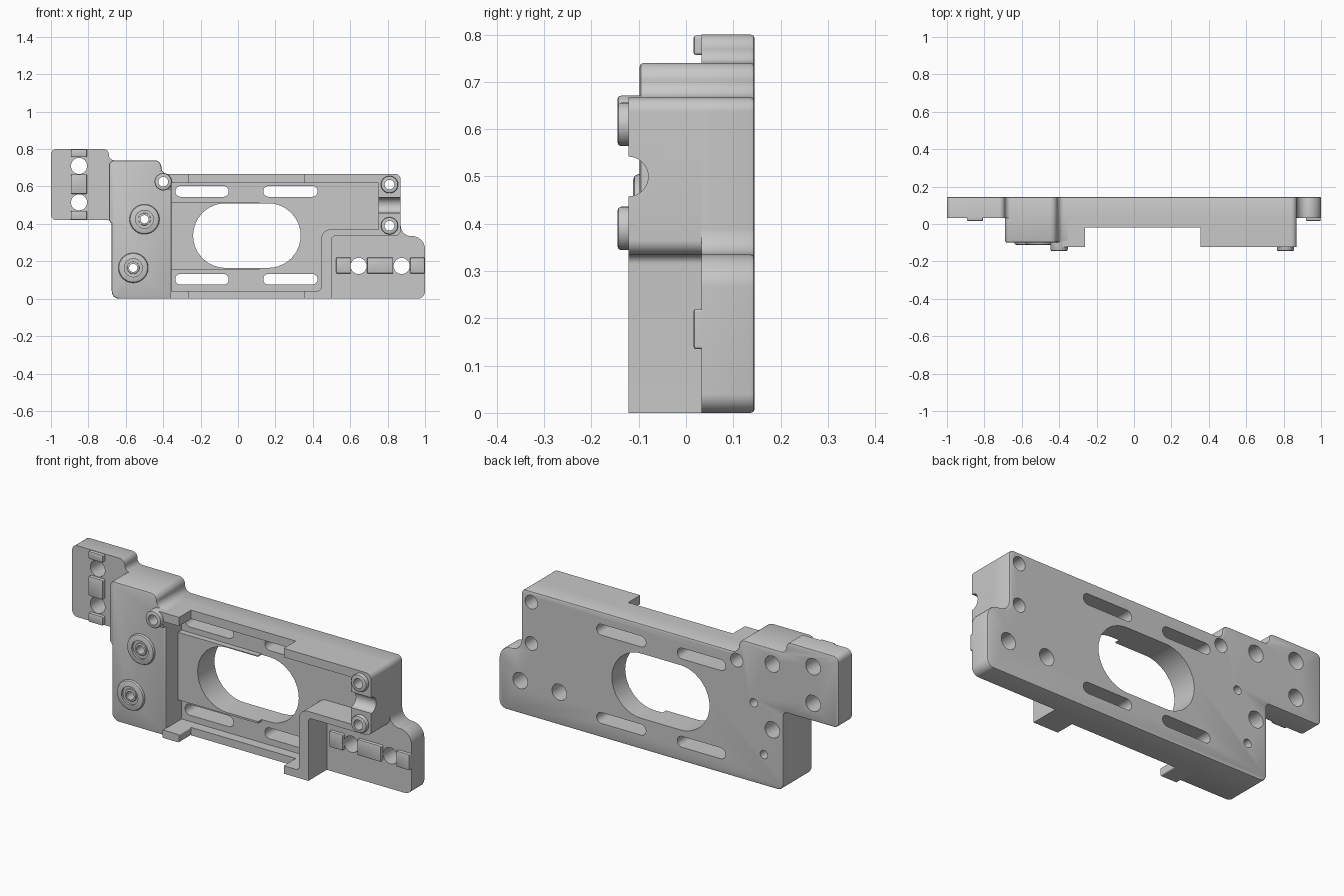
import bpy, bmesh, math
from mathutils import Vector

if "Cube" in bpy.data.objects:
    bpy.data.objects.remove(bpy.data.objects["Cube"], do_unlink=True)

grey = bpy.data.materials.new("machined grey")
grey.use_nodes = True
grey.diffuse_color = (0.58, 0.58, 0.58, 1)
grey.node_tree.nodes["Principled BSDF"].inputs["Base Color"].default_value = (0.58, 0.58, 0.58, 1)

BACK, FACE, FRONT = 0.145, 0.033, -0.122


def fillet(corners, steps=8):
    """Round each (x, z, radius) corner of a closed outline."""
    out = []
    for i, (x, z, r) in enumerate(corners):
        p = Vector((x, z))
        if r == 0:
            out.append(p)
            continue
        a = (Vector(corners[i - 1][:2]) - p).normalized()
        b = (Vector(corners[(i + 1) % len(corners)][:2]) - p).normalized()
        half = a.angle(b) / 2
        centre = p + (a + b).normalized() * r / math.sin(half)
        u = p + a * r / math.tan(half) - centre
        v = p + b * r / math.tan(half) - centre
        out += [centre + u.lerp(v, k / steps).normalized() * r for k in range(steps + 1)]
    return out


def box(x0, x1, z0, z1, r=0):
    return [(x0, z0, r), (x1, z0, r), (x1, z1, r), (x0, z1, r)]


def disc(x, z, r):
    return box(x - r, x + r, z - r, z + r, r * 0.99)


def slab(bm, corners, y0, y1, soft_y=None, soft=0.008):
    """Extrude an outline along y; chamfer the rim lying at soft_y."""
    part = bmesh.new()
    face = part.faces.new([part.verts.new((p.x, y0, p.y)) for p in fillet(corners)])
    ext = bmesh.ops.extrude_face_region(part, geom=[face])
    for v in ext["geom"]:
        if isinstance(v, bmesh.types.BMVert):
            v.co.y = y1
    if len([f for f in part.faces if all(abs(v.co.y - y0) < 1e-5 for v in f.verts)]) == 0:
        bmesh.ops.holes_fill(part, edges=part.edges)
    if soft_y is not None:
        rim = [e for e in part.edges if all(abs(v.co.y - soft_y) < 1e-5 for v in e.verts)]
        bmesh.ops.bevel(part, geom=rim, offset=soft, segments=2, affect='EDGES', profile=0.5)
    bmesh.ops.recalc_face_normals(part, faces=part.faces)
    tmp = bpy.data.meshes.new("tmp")
    part.to_mesh(tmp)
    part.free()
    bm.from_mesh(tmp)
    bpy.data.meshes.remove(tmp)


def to_object(name, bm):
    me = bpy.data.meshes.new(name)
    bm.to_mesh(me)
    bm.free()
    me.materials.append(grey)
    ob = bpy.data.objects.new(name, me)
    bpy.context.collection.objects.link(ob)
    return ob


def activate(ob):
    bpy.ops.object.select_all(action='DESELECT')
    ob.select_set(True)
    bpy.context.view_layer.objects.active = ob


def cut(ob, cutter):
    mod = ob.modifiers.new("holes", 'BOOLEAN')
    mod.operation, mod.solver, mod.object = 'DIFFERENCE', 'EXACT', cutter
    mod.use_self = True
    activate(ob)
    bpy.ops.object.modifier_apply(modifier=mod.name)


# Shared cutter: window, slots, drilled holes and cable groove
ear_holes = [(-0.85, 0.71), (-0.85, 0.515)]
foot_holes = [(0.645, 0.175), (0.875, 0.175)]
posts = [(0.81, 0.61), (0.81, 0.39), (-0.4, 0.625)]
sockets = [(-0.5, 0.425), (-0.56, 0.165)]
bm = bmesh.new()
slab(bm, box(-0.24, 0.335, 0.165, 0.51, 0.172), -0.3, 0.3)
for x0, x1 in ((-0.335, -0.05), (0.135, 0.425)):
    for z0 in (0.075, 0.545):
        slab(bm, box(x0, x1, z0, z0 + 0.058, 0.0285), -0.3, 0.3)
for group, radius in ((ear_holes + foot_holes, 0.043), (posts, 0.026), (sockets, 0.022)):
    for x, z in group:
        slab(bm, disc(x, z, radius), -0.3, 0.3)
for x, z in posts:  # wider counterbores from the back
    slab(bm, disc(x, z, 0.036), 0.06, 0.31)
for z in (0.66, 0.31):
    slab(bm, disc(-0.61, z, 0.043), 0.05, 0.3)
groove = bmesh.ops.create_cone(bm, cap_ends=True, segments=32, radius1=0.042, radius2=0.042, depth=0.16)
for v in groove["verts"]:
    v.co = (v.co.z + 0.826, v.co.x - 0.122, v.co.y + 0.5)
holes = to_object("hole_cutter", bm)

# Ring recess cutter for the two large sockets
bm = bmesh.new()
for x, z in sockets:
    slab(bm, disc(x, z, 0.048), -0.3, -0.1)
recess = to_object("recess_cutter", bm)
for c in (holes, recess):
    c.hide_render = True

parts = []


def add(name, slabs, cutters=(holes,)):
    bm = bmesh.new()
    for s in slabs:
        slab(bm, *s)
    ob = to_object(name, bm)
    for c in cutters:
        cut(ob, c)
    parts.append(ob)


# Full silhouette plate with ear and foot
add("back_plate", [([
    (-1, 0.42, 0.03), (-0.675, 0.42, 0.02), (-0.675, 0, 0.04), (1, 0, 0.04),
    (1, 0.335, 0.07), (0.87, 0.335, 0.055), (0.87, 0.667, 0.03), (-0.41, 0.667, 0.035),
    (-0.41, 0.74, 0.036), (-0.69, 0.74, 0.028), (-0.69, 0.8, 0.03), (-1, 0.8, 0.03)],
    FACE, BACK, BACK)])

# Thick block on the right-hand end
add("side_block", [([
    (-0.69, 0.74, 0.03), (-0.69, 0.42, 0), (-0.675, 0.4, 0), (-0.675, 0, 0.04),
    (-0.355, 0, 0), (-0.355, 0.667, 0), (-0.41, 0.667, 0.035), (-0.41, 0.74, 0.036)],
    -0.098, FACE + 0.003, -0.098)])

# Stepped flange around the pocket on the left-hand end
add("pocket_flange", [([
    (0.355, 0.62, 0), (0.355, 0.667, 0), (0.87, 0.667, 0.03), (0.87, 0.335, 0.03),
    (0.5, 0.335, 0.02), (0.5, 0, 0), (0.355, 0, 0), (0.355, 0.042, 0),
    (0.445, 0.042, 0.02), (0.445, 0.37, 0.05), (0.75, 0.37, 0), (0.75, 0.62, 0)],
    FRONT, FACE + 0.003)])

# Low rails and the tabs at their ends
add("rails", [(box(-0.36, 0.36, z0, z1), -0.02, FACE + 0.003)
              for z0, z1 in ((0, 0.042), (0.62, 0.667))], ())
add("lower_tab", [(box(-0.36, -0.262, 0, 0.042, 0.006), FRONT, FACE + 0.003)], ())
add("upper_tab", [([(-0.44, 0.585, 0.03), (-0.357, 0.585, 0), (-0.357, 0.62, 0), (-0.262, 0.62, 0),
                    (-0.262, 0.667, 0), (-0.44, 0.667, 0.03)], FRONT, FACE + 0.003)])

# Raised pad beside the window
add("window_pad", [(box(-0.36, 0.115, 0.155, 0.515), 0.003, FACE + 0.003)])

# Locating keys, interrupted at the bolt holes
add("foot_keys", [(box(x0, x1, 0.135, 0.22, 0.006), 0.016, FACE + 0.003, 0.016, 0.005)
                  for x0, x1 in ((0.525, 0.605), (0.69, 0.83), (0.92, 0.998))])
add("ear_keys", [(box(-0.893, -0.808, z0, z1, 0.006), 0.016, FACE + 0.003, 0.016, 0.005)
                 for z0, z1 in ((0.422, 0.47), (0.56, 0.665), (0.757, 0.798))])

# Hollow posts and socket rings
add("posts", [(disc(x, z, 0.046), -0.145, -0.09, -0.145, 0.008) for x, z in posts])
add("socket_rings", [(disc(x, z, 0.08), -0.112, -0.08, -0.112, 0.012) for x, z in sockets],
    (holes, recess))
add("socket_collars", [(disc(x, z, 0.033), -0.108, -0.08, -0.108, 0.004) for x, z in sockets])

for ob in parts:
    activate(ob)
    bpy.ops.object.shade_smooth_by_angle(angle=math.radians(30))
for c in (holes, recess):
    bpy.data.objects.remove(c, do_unlink=True)
